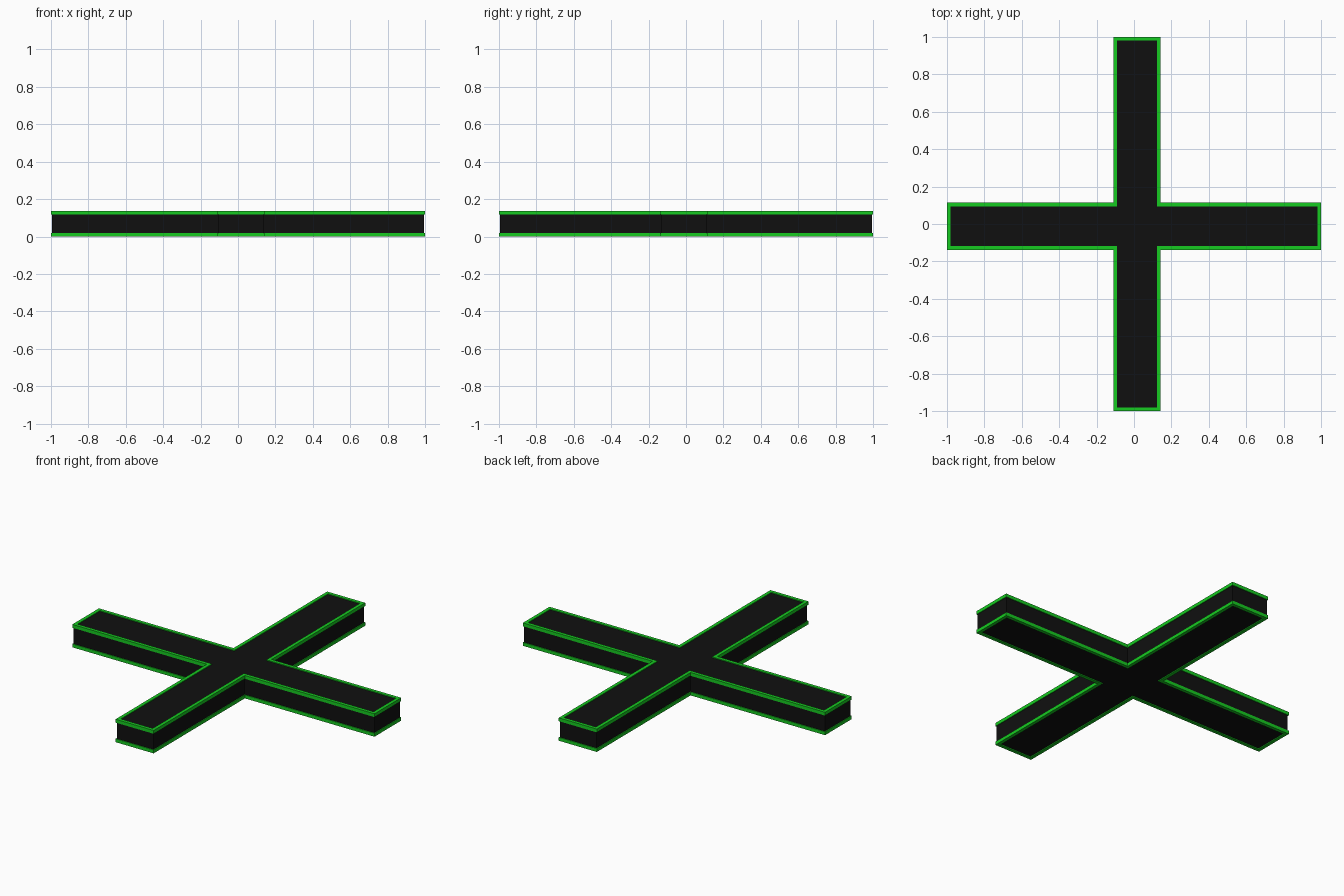
import bpy, bmesh

if "Cube" in bpy.data.objects:
    bpy.data.objects.remove(bpy.data.objects["Cube"])

X0, X1 = -0.11, 0.142      # sides of the arm running along y
Y0, Y1 = -0.138, 0.114     # sides of the arm running along x
HEIGHT, BAR, LIP = 0.137, 0.02, 0.005


def material(name, rgb):
    m = bpy.data.materials.new(name)
    m.diffuse_color = (*rgb, 1)
    m.use_nodes = True
    m.node_tree.nodes["Principled BSDF"].inputs["Base Color"].default_value = m.diffuse_color
    return m


def cross(bm, d, z):
    """Vertices of the cross outline, inset by d, at height z."""
    a, b, c, e, r = X0 + d, X1 - d, Y0 + d, Y1 - d, 1 - d
    pts = [(a, -r), (b, -r), (b, c), (r, c), (r, e), (b, e),
           (b, r), (a, r), (a, e), (-r, e), (-r, c), (a, c)]
    return [bm.verts.new((x, y, z)) for x, y in pts]


def bridge(bm, p, q):
    for i in range(12):
        j = (i + 1) % 12
        bm.faces.new((p[i], p[j], q[j], q[i]))


def finish(name, bm, mat):
    bmesh.ops.recalc_face_normals(bm, faces=bm.faces[:])
    me = bpy.data.meshes.new(name)
    bm.to_mesh(me)
    bm.free()
    me.materials.append(mat)
    ob = bpy.data.objects.new(name, me)
    bpy.context.collection.objects.link(ob)


def make_body(mat):
    bm = bmesh.new()
    low, high = cross(bm, LIP, LIP), cross(bm, LIP, HEIGHT - LIP)
    bridge(bm, low, high)
    # each cap is four arms plus the centre square
    for ring in (low, high):
        for quad in ((0, 1, 2, 11), (2, 3, 4, 5), (5, 6, 7, 8),
                     (8, 9, 10, 11), (11, 2, 5, 8)):
            bm.faces.new([ring[i] for i in quad])
    finish("cross_body", bm, mat)


def make_trim(name, z, mat):
    # square bar swept round the cross outline
    bm = bmesh.new()
    section = ((0, z), (0, z + BAR), (BAR, z + BAR), (BAR, z))
    rings = [cross(bm, d, h) for d, h in section]
    for k in range(4):
        bridge(bm, rings[k], rings[(k + 1) % 4])
    finish(name, bm, mat)


black = material("black", (0.005, 0.005, 0.005))
green = material("green", (0.008, 0.6, 0.015))

# Cross-shaped slab with a raised trim around its upper and lower edges
make_body(black)
make_trim("lower_edge_trim", 0, green)
make_trim("upper_edge_trim", HEIGHT - BAR, green)
